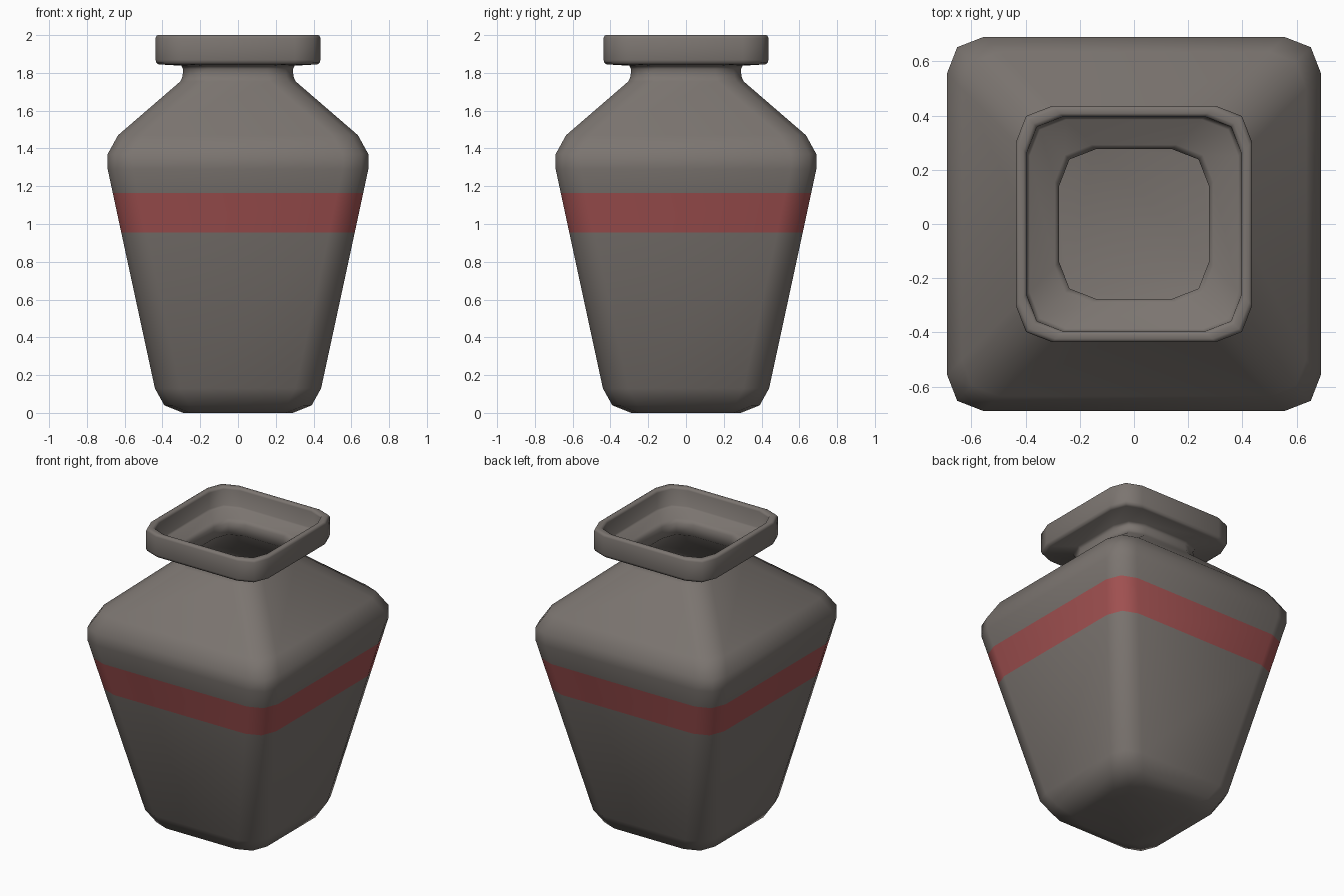
import bpy
import bmesh
import math

cube = bpy.data.objects.get("Cube")
if cube:
    bpy.data.objects.remove(cube, do_unlink=True)


def make_material(name, rgb):
    mat = bpy.data.materials.new(name)
    mat.use_nodes = True
    color = (*rgb, 1.0)
    mat.diffuse_color = color
    mat.node_tree.nodes["Principled BSDF"].inputs["Base Color"].default_value = color
    return mat


clay = make_material("grey brown clay", (0.2, 0.178, 0.163))
red = make_material("red band", (0.37, 0.085, 0.085))

CORNER = 0.135  # size of the rounded corner, shared by every ring


def ring(bm, half, z):
    """Square ring with each corner rounded by three points."""
    flat, mid = half - CORNER, half - CORNER * 0.28
    corner = [(half, flat), (mid, mid), (flat, half)]
    verts = []
    for quarter in range(4):
        a = quarter * math.pi / 2
        c, s = round(math.cos(a)), round(math.sin(a))
        verts += [bm.verts.new((x * c - y * s, x * s + y * c, z)) for x, y in corner]
    return verts


def bridge(bm, lower, upper, material=0):
    n = len(lower)
    for i in range(n):
        j = (i + 1) % n
        face = bm.faces.new((lower[i], lower[j], upper[j], upper[i]))
        face.material_index = material


# Profiles as (half width, height)
BAND = (0.955, 1.165)
outer_body = [(0.29, 0), (0.39, 0.04), (0.44, 0.13), (0.618, BAND[0]),
              (0.663, BAND[1]), (0.69, 1.29), (0.69, 1.37), (0.635, 1.47),
              (0.305, 1.755), (0.294, 1.78), (0.29, 1.82), (0.3, 1.838)]
lip = [(0.42, 1.845), (0.432, 1.853), (0.436, 1.868), (0.436, 1.985),
       (0.432, 1.996), (0.424, 2.0), (0.408, 2.0), (0.4, 1.996), (0.396, 1.985),
       (0.394, 1.88), (0.385, 1.87)]
inner_body = [(0.292, 1.858), (0.276, 1.835), (0.276, 1.76), (0.61, 1.46),
              (0.668, 1.365), (0.668, 1.29), (0.42, 0.135), (0.375, 0.058),
              (0.285, 0.02)]

# Vase: one continuous wall, up the outside, over the lip and down the inside
bm = bmesh.new()
profile = outer_body + lip + inner_body
rings = [ring(bm, half, z) for half, z in profile]
for k in range(len(rings) - 1):
    is_band = (profile[k][1], profile[k + 1][1]) == BAND
    bridge(bm, rings[k], rings[k + 1], int(is_band))
bm.faces.new(rings[0][::-1])
bm.faces.new(rings[-1])
bmesh.ops.recalc_face_normals(bm, faces=bm.faces[:])

mesh = bpy.data.meshes.new("vase")
bm.to_mesh(mesh)
bm.free()
mesh.materials.append(clay)
mesh.materials.append(red)
vase = bpy.data.objects.new("vase", mesh)
bpy.context.collection.objects.link(vase)

# Soft shading
bpy.ops.object.select_all(action="DESELECT")
vase.select_set(True)
bpy.context.view_layer.objects.active = vase
bpy.ops.object.shade_smooth_by_angle(angle=math.radians(60))
